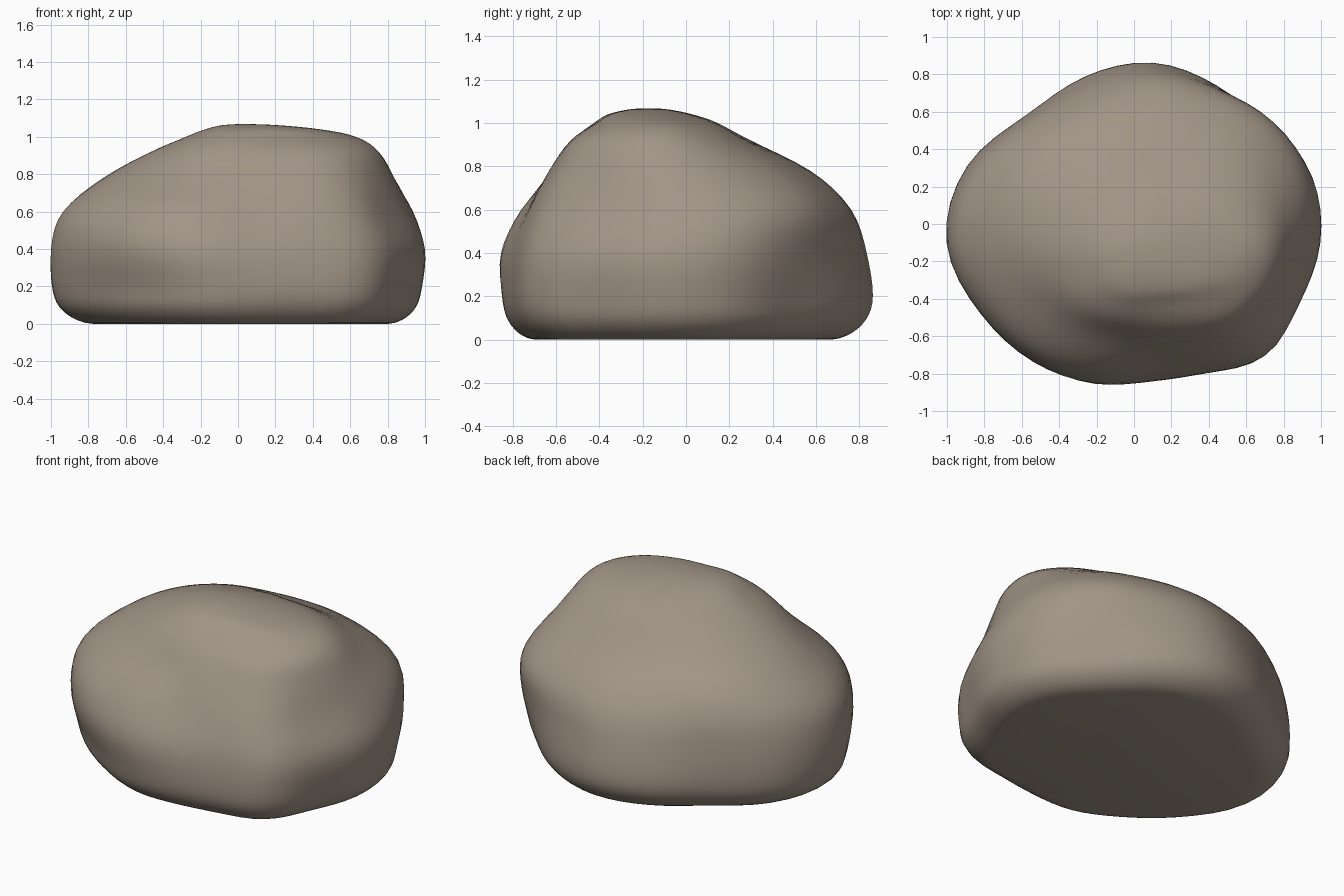
import bpy, bmesh, math

if "Cube" in bpy.data.objects:
    bpy.data.objects.remove(bpy.data.objects["Cube"])

AXIS = (0.10, -0.10)      # vertical axis through the summit area
SEG, SUB = 64, 4          # points per ring, steps between rings

# Boulder cross-sections: height, then radii every 22.5 degrees from +x
SECTIONS = [
    (0.20, [.885, .90, .86, .91, .97, .965, .96, 1.08, 1.10, .96, .85, .80, .74, .755, .86, .83]),
    (0.40, [.90, .93, .90, .90, .94, .93, .95, 1.07, 1.11, 1.0, .91, .82, .73, .74, .85, .85]),
    (0.60, [.82, .89, .91, .87, .87, .86, .91, 1.01, 1.05, .95, .84, .72, .63, .67, .76, .76]),
    (0.78, [.74, .74, .73, .69, .68, .70, .78, .84, .82, .72, .63, .55, .53, .57, .66, .70]),
    (0.92, [.66, .59, .49, .41, .39, .43, .50, .56, .57, .53, .50, .45, .43, .47, .57, .64]),
    (1.00, [.54, .43, .32, .26, .25, .25, .28, .34, .38, .38, .38, .35, .32, .34, .41, .51]),
]


def catmull(a, b, c, d, t):
    return 0.5 * (2 * b + (c - a) * t + (2 * a - 5 * b + 4 * c - d) * t * t
                  + (3 * b - a - 3 * c + d) * t ** 3)


def around(radii):
    """Smooth closed interpolation of the radii to SEG values."""
    n = len(radii)
    out = []
    for i in range(SEG):
        k, t = divmod(i * n / SEG, 1)
        k = int(k)
        out.append(catmull(*(radii[(k + j) % n] for j in (-1, 0, 1, 2)), t))
    return out


def scaled(ring, z, s, centre=AXIS):
    return [z, *centre] + [r * s for r in ring[3:]]


# Each ring holds height, centre x, centre y, then its radii
rings = [[z, *AXIS] + around(r) for z, r in SECTIONS]

# Rounded foot below and domed summit above
low, high = rings[0], rings[-1]
rings = [scaled(low, 0.0, .79), scaled(low, .02, .88), scaled(low, .09, .965)] + rings
rings += [scaled(high, 1.04, .68, (.08, -.14)), scaled(high, 1.062, .34, (.04, -.16)),
          scaled(high, 1.068, .08, (.03, -.17))]

# Smooth interpolation between the cross-sections
levels = []
for i in range(len(rings) - 1):
    four = [rings[max(0, min(len(rings) - 1, i + j))] for j in (-1, 0, 1, 2)]
    for s in range(SUB):
        levels.append([catmull(*v, s / SUB) for v in zip(*four)])
levels.append(rings[-1])

bm = bmesh.new()
loops = []
for z, cx, cy, *radii in levels:
    loops.append([bm.verts.new((cx + r * math.cos(math.tau * i / SEG),
                                cy + r * math.sin(math.tau * i / SEG), max(0, z)))
                  for i, r in enumerate(radii)])
for a, b in zip(loops, loops[1:]):
    for i in range(SEG):
        j = (i + 1) % SEG
        bm.faces.new((a[i], a[j], b[j], b[i]))
bm.faces.new(loops[-1])

# Soften the sides, keeping the foot ring flat on the ground
for _ in range(3):
    bmesh.ops.smooth_vert(bm, verts=[v for l in loops[3:] for v in l], factor=0.5,
                          use_axis_x=True, use_axis_y=True, use_axis_z=True)
bm.faces.new(loops[0][::-1])
bmesh.ops.recalc_face_normals(bm, faces=bm.faces)

mesh = bpy.data.meshes.new("boulder")
bm.to_mesh(mesh)
bm.free()
boulder = bpy.data.objects.new("boulder", mesh)
bpy.context.collection.objects.link(boulder)

stone = bpy.data.materials.new("warm grey stone")
stone.diffuse_color = (0.36, 0.30, 0.24, 1)
stone.use_nodes = True
stone.node_tree.nodes["Principled BSDF"].inputs["Base Color"].default_value = stone.diffuse_color
mesh.materials.append(stone)

bpy.context.view_layer.objects.active = boulder
boulder.select_set(True)
bpy.ops.object.shade_smooth_by_angle(angle=math.radians(50))
